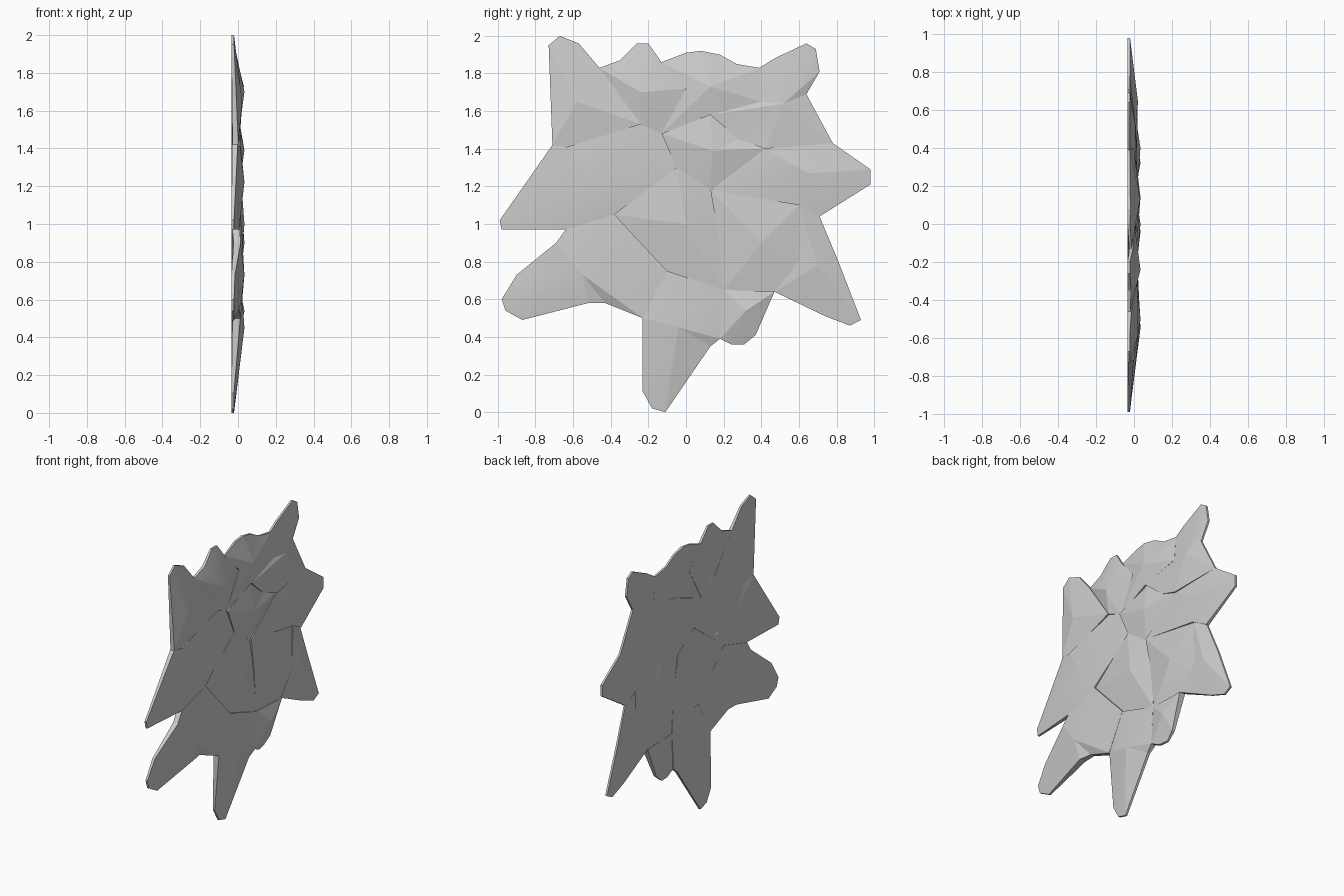
import bpy, bmesh, math, random
from mathutils import Vector

random.seed(4)
cube = bpy.data.objects.get("Cube")
if cube:
    bpy.data.objects.remove(cube, do_unlink=True)

# One plain grey for the whole clump
grey = bpy.data.materials.new("plain_grey")
grey.use_nodes = True
colour = (0.6, 0.6, 0.6, 1)
grey.diffuse_color = colour
grey.node_tree.nodes["Principled BSDF"].inputs["Base Color"].default_value = colour

BACK = -0.035      # plane of the tips and of the ribs on the back
TIP = -0.021       # front of the thin tips


def reach(y, z):
    """Distance from the middle of the clump."""
    return math.hypot(y + 0.1, z - 1.05)


def dome(y, z):
    """Front height: flat in the middle, falling to the tips."""
    fall = min(1, max(0, (reach(y, z) - 0.7) / 0.3))
    return 0.03 + (TIP - 0.03) * fall


def finish(name, bm):
    """Turn a closed bmesh into a shaded object with the grey material."""
    bmesh.ops.recalc_face_normals(bm, faces=bm.faces)
    mesh = bpy.data.meshes.new(name)
    bm.to_mesh(mesh)
    bm.free()
    mesh.materials.append(grey)
    obj = bpy.data.objects.new(name, mesh)
    bpy.context.collection.objects.link(obj)
    bpy.ops.object.select_all(action='DESELECT')
    obj.select_set(True)
    bpy.context.view_layer.objects.active = obj
    bpy.ops.object.shade_smooth_by_angle(angle=math.radians(8))
    return obj


def leaf(name, crown, *outline):
    """Thin lobe: an outline (y, z in hundredths) rising to a crown."""
    bm = bmesh.new()
    front, back = [], []
    for y, z in ((a / 100, b / 100) for a, b in outline):
        rim = dome(y, z) - random.uniform(0.014, 0.03)
        front.append(bm.verts.new((max(TIP, rim), y, z)))
        thin = reach(y, z) > 0.85
        rear = BACK if thin else BACK + random.uniform(0.004, 0.012)
        back.append(bm.verts.new((rear, y, z)))
    y, z = crown[0] / 100, crown[1] / 100
    top = bm.verts.new((dome(y, z) + 0.004, y, z))
    under = bm.verts.new((BACK, y, z))
    for i in range(len(front)):
        j = (i + 1) % len(front)
        bm.faces.new((front[i], front[j], top))
        bm.faces.new((back[j], back[i], under))
        bm.faces.new((front[j], front[i], back[i], back[j]))
    return finish(name, bm)


def back_rib(name, start, end, width):
    """Long folded blade lying against the back, with a raised spine."""
    bm = bmesh.new()
    a, b = (Vector((0, p[0] / 100, p[1] / 100)) for p in (start, end))
    along = (b - a) * 0.15
    side = Vector((0, -along.z, along.y)).normalized() * width
    rim = [a, a + along + side, b - along + side, b, b - along - side, a + along - side]
    for p in rim:
        bm.verts.new(p + Vector((BACK + 0.016, 0, 0)))
    for p in (a + along, b - along):
        bm.verts.new(p + Vector((BACK, 0, 0)))
    bmesh.ops.convex_hull(bm, input=bm.verts)
    return finish(name, bm)


# Junctions where neighbouring lobes meet
left_fold = (-63, 141)
spike_fold = (-24, 153)
upper_fold = (-13, 148)
heart_top = (-5, 130)
heart_right = (13, 118)
heart_low = (17, 95)
heart_left = (-38, 105)
heart_base = (-10, 75)
root = (20, 65)
arm_fold = (60, 110)
foot_fold = (60, 80)
foot_notch = (47, 64)
crest_left = (0, 172)
crest_low = (13, 158)
crest_right = (40, 165)
ear_low = (28, 145)
ear_fold = (42, 140)

# Outer notches shared by two lobes
corner_notch = (-46, 183)
spike_notch = (-13, 186)
ear_notch = (39, 183)
arm_top = (78, 143)
arm_low = (71, 104)
stem_right = (18, 39)
stem_left = (-23, 50)
wing_low = (-64, 97)
wing_top = (-71, 142)

# Lobes along the top
leaf("top_corner_leaf", (-58, 165), (-73, 195), (-67, 200), (-57, 196),
     corner_notch, spike_fold, left_fold, wing_top)
leaf("top_spike_leaf", (-24, 170), corner_notch, (-35, 187), (-26, 196), (-20, 196),
     spike_notch, crest_left, upper_fold, spike_fold)
leaf("top_crest_leaf", (13, 173), spike_notch, (0, 191), (8, 192), (18, 190), (27, 185),
     ear_notch, crest_right, crest_low, upper_fold, crest_left)
leaf("top_ear_leaf", (52, 164), ear_notch, (47, 188), (64, 196), (69, 193), (71, 181),
     (64, 169), arm_top, ear_fold, ear_low, crest_low, crest_right)

# Lobes down the sides
leaf("rear_arm_leaf", (65, 127), arm_top, (98, 129), (98, 121), arm_low,
     arm_fold, heart_right, ear_fold)
leaf("rear_foot_leaf", (70, 78), arm_low, (81, 80), (93, 49), (87, 46), (74, 51),
     foot_notch, foot_fold, arm_fold)
leaf("front_wing_leaf", (-50, 122), wing_low, (-98, 97), (-99, 102), wing_top,
     left_fold, spike_fold, upper_fold, heart_top, heart_left)
leaf("front_foot_leaf", (-55, 73), stem_left, (-43, 58), (-52, 58), (-87, 49), (-96, 54),
     (-98, 60), (-90, 73), (-69, 90), wing_low, heart_left, heart_base)

# Lobes at the bottom
leaf("small_bottom_leaf", (32, 54), foot_notch, (37, 41), (31, 36), (24, 36),
     stem_right, root)
leaf("bottom_stem_leaf", (-4, 45), root, stem_right, (13, 35), (-11, 0), (-18, 2),
     (-23, 11), stem_left, heart_base)

# Lobes in the middle
leaf("upper_middle_leaf", (14, 139), upper_fold, crest_low, ear_low, ear_fold,
     heart_right, heart_top)
leaf("rear_middle_leaf", (40, 90), heart_right, arm_fold, foot_fold, foot_notch,
     root, heart_low)
leaf("heart_leaf", (0, 100), heart_top, heart_right, heart_low, root,
     heart_base, heart_left)

# Folded blades on the back
back_rib("back_long_rib", (34, 132), (30, 54), 0.09)
back_rib("back_upper_rib", (-28, 182), (-22, 146), 0.08)
back_rib("back_lower_rib", (-30, 122), (-36, 82), 0.08)
